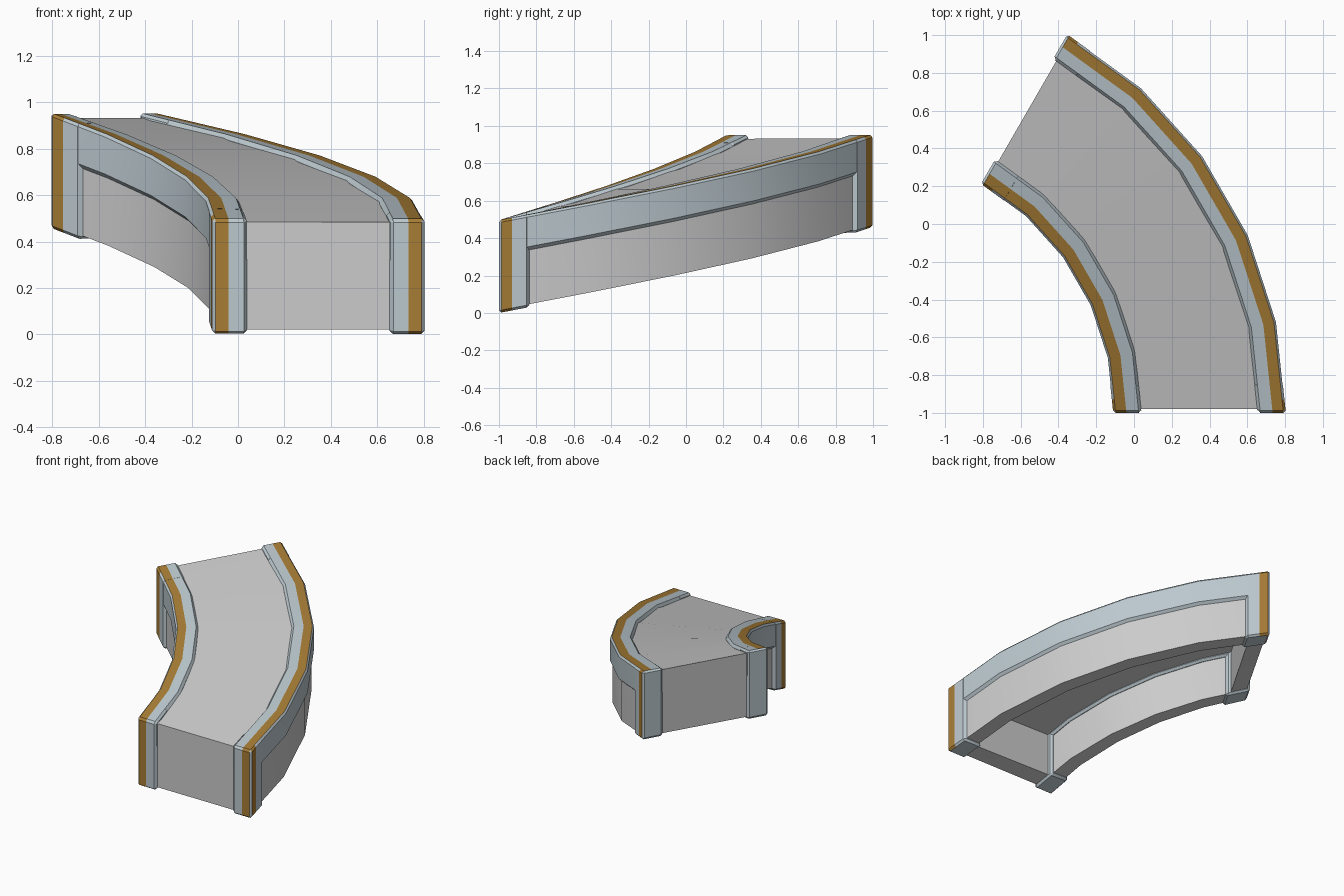
import bpy, bmesh, math
from mathutils import Vector

if "Cube" in bpy.data.objects:
    bpy.data.objects.remove(bpy.data.objects["Cube"])

CX, CY = -1.51, -1.0            # centre of the bend
R_IN, R_OUT = 1.40, 2.314       # outside faces of the two trims
N, STEP = 5, math.radians(12)   # straight segments and turn per segment
H, RISE = 0.496, 0.458          # section height and climb
BEV = 0.013


def material(name, col):
    m = bpy.data.materials.new(name)
    m.diffuse_color = (*col, 1)
    m.use_nodes = True
    m.node_tree.nodes["Principled BSDF"].inputs["Base Color"].default_value = m.diffuse_color
    return m


GREY = material("grey_panel", (0.56, 0.56, 0.56))
BLUE = material("pale_blue_metal", (0.50, 0.58, 0.62))
GOLD = material("gold_stripe", (0.38, 0.20, 0.035))


def radius(side, d):
    return R_IN + d if side == "inner" else R_OUT - d


def point(r, u, z):
    """Position at radius r, u segments along the faceted climbing bend."""
    i = min(int(u), N - 1)
    a, b = [Vector((CX + r * math.cos(k * STEP), CY + r * math.sin(k * STEP), 0))
            for k in (i, i + 1)]
    p = a.lerp(b, u - i)
    p.z = z + RISE * u / N
    return p


def along(r, e, back):
    """Distance e from an end, converted to segment units."""
    u = e / (2 * r * math.sin(STEP / 2))
    return N - u if back else u


def station(side, i, d, e, z):
    """Point at segment joint i, inset d from the side; end joints are inset by e."""
    r = radius(side, d)
    return point(r, along(r, e, i == N) if i in (0, N) else i, z)


def loft(name, rings, mats, gold=(), closed=True, caps=(False, False), flip=False):
    """Skin a list of point rings; gold holds the striped section edges."""
    bm = bmesh.new()
    vs = [[bm.verts.new(p) for p in ring] for ring in rings]
    n = len(rings[0])
    for a, b in zip(vs, vs[1:]):
        for j in range(n if closed else n - 1):
            k = (j + 1) % n
            f = bm.faces.new((a[j], a[k], b[k], b[j]))
            f.material_index = 1 if j in gold else 0
    if caps[0]:
        bm.faces.new(vs[0][::-1])
    if caps[1]:
        bm.faces.new(vs[-1])
    bmesh.ops.remove_doubles(bm, verts=bm.verts, dist=1e-5)
    bmesh.ops.recalc_face_normals(bm, faces=bm.faces)
    if flip:
        bmesh.ops.reverse_faces(bm, faces=bm.faces)
    me = bpy.data.meshes.new(name)
    bm.to_mesh(me)
    bm.free()
    for m in mats:
        me.materials.append(m)
    ob = bpy.data.objects.new(name, me)
    bpy.context.collection.objects.link(ob)
    bpy.ops.object.select_all(action='DESELECT')
    ob.select_set(True)
    bpy.context.view_layer.objects.active = ob
    bpy.ops.object.shade_smooth_by_angle(angle=math.radians(25))


# Thick grey body, open below: outer skin and inner lining
FOOT, OUT, INN = 0.016, 0.02, 0.13
for name, d, top in (("body_outer_skin", OUT, H - 0.017), ("body_lining", INN, H - 0.17)):
    rings = [[station(s, i, d, d, z) for s, z in
              (("inner", FOOT), ("inner", top), ("outer", top), ("outer", FOOT))]
             for i in range(N + 1)]
    loft(name, rings, (GREY,), closed=False, caps=(True, True), flip=(d == INN))

# Underside rim joining skin and lining
loft("body_underside_rim",
     [[station("inner", i, d, d, FOOT) for i in range(N + 1)] +
      [station("outer", i, d, d, FOOT) for i in range(N, -1, -1)] for d in (INN, OUT)],
     (GREY,), flip=False)
rim = bpy.context.object.data
if rim.polygons[0].normal.z > 0:
    rim.flip_normals()

# Top rail section: (inset from side, height relative to top)
RAIL = [(0.02, -0.19), (0.002, -0.172), (0.002, -BEV), (BEV, 0), (0.07, 0), (0.135, 0),
        (0.15, -0.02), (0.15, -0.175), (0.135, -0.19)]
# Corner post section: (inset from side, inset from end)
POST = [(0.02, 0.163), (0, 0.148), (0, 0.07), (0, BEV), (BEV, 0), (0.07, 0), (0.135, 0),
        (0.15, 0.018), (0.15, 0.148), (0.135, 0.163)]

for side in ("inner", "outer"):
    # Curved trim along the top edge
    loft(side + "_top_rail",
         [[station(side, i, d, BEV, H + z) for d, z in RAIL] for i in range(N + 1)],
         (BLUE, GOLD), {3}, caps=(True, True))

    # Upright trims at both ends, striped on the side and on the front face
    for back in (False, True):
        rings = []
        for z, g in ((0, BEV), (BEV, 0), (H - BEV, 0), (H, BEV)):
            ring = []
            for d, e in POST:
                r = radius(side, min(max(d, g), 0.15 - g))
                ring.append(point(r, along(r, min(max(e, g), 0.163 - g), back), z))
            rings.append(ring)
        loft(side + ("_back_post" if back else "_front_post"), rings, (BLUE, GOLD),
             {2} if back else {2, 4}, caps=(True, False))
